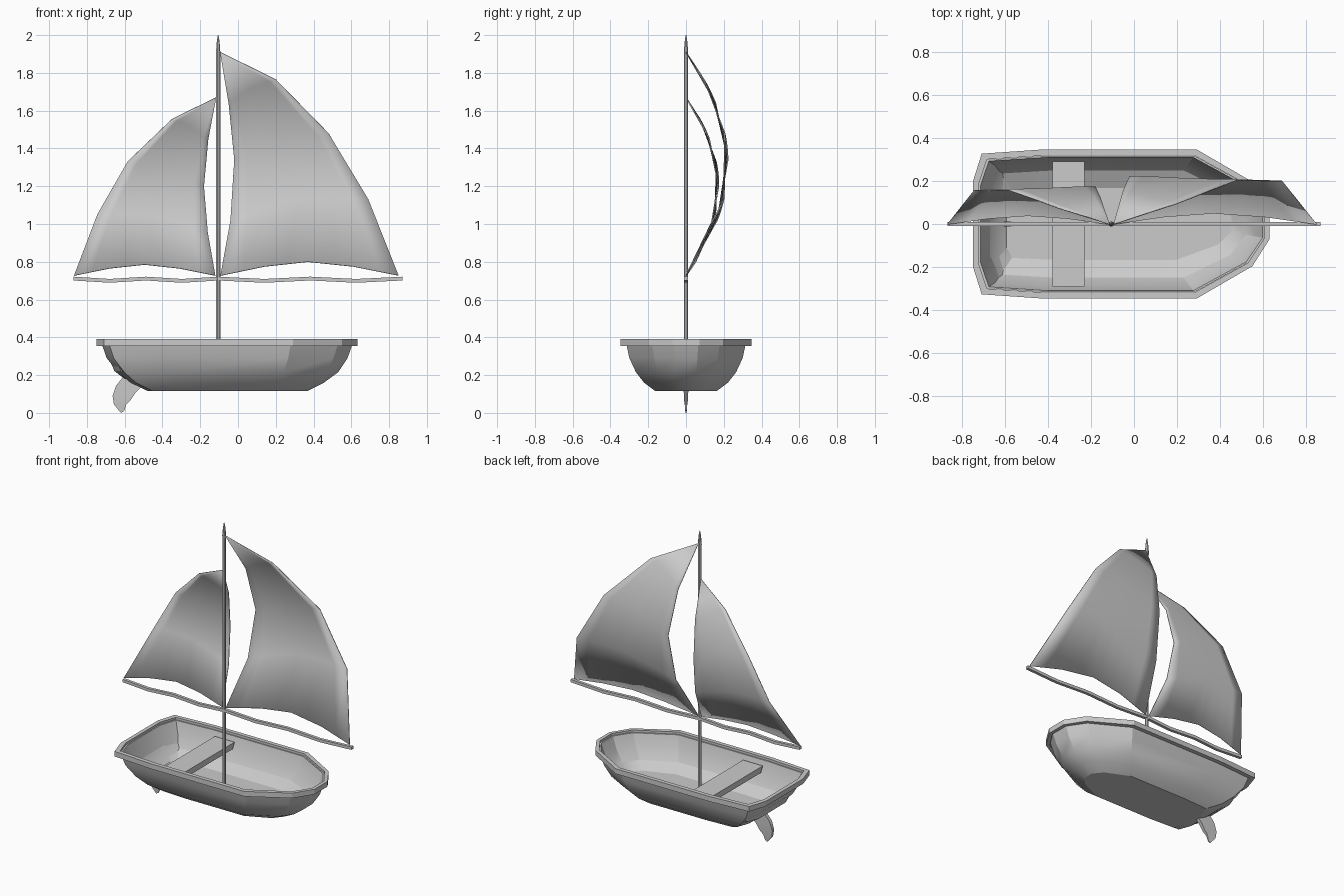
import bpy, bmesh, math
from mathutils import Vector

if "Cube" in bpy.data.objects:
    bpy.data.objects.remove(bpy.data.objects["Cube"])


def finish(name, bm, angle=None):
    bmesh.ops.recalc_face_normals(bm, faces=bm.faces)
    me = bpy.data.meshes.new(name)
    bm.to_mesh(me)
    bm.free()
    ob = bpy.data.objects.new(name, me)
    bpy.context.collection.objects.link(ob)
    if angle:
        bpy.ops.object.select_all(action='DESELECT')
        ob.select_set(True)
        bpy.context.view_layer.objects.active = ob
        bpy.ops.object.shade_smooth_by_angle(angle=math.radians(angle))
    return ob


def loft(name, rings, closed=False, caps=True, angle=None):
    bm = bmesh.new()
    vs = [[bm.verts.new(p) for p in r] for r in rings]
    n = len(vs[0])
    pairs = list(zip(vs, vs[1:])) + ([(vs[-1], vs[0])] if closed else [])
    for a, b in pairs:
        for i in range(n):
            j = (i + 1) % n
            bm.faces.new((a[i], a[j], b[j], b[i]))
    if caps and not closed:
        bm.faces.new(vs[0])
        bm.faces.new(vs[-1])
    return finish(name, bm, angle)


# Plan outline of the boat, scaled to each level
HALF = [(0.63, 0.07), (0.55, 0.195), (0.29, 0.345), (-0.42, 0.345), (-0.71, 0.325), (-0.75, 0.20)]
PLAN = HALF + [(x, -y) for x, y in reversed(HALF)]


def level(x0, x1, hy, z):
    return [(x0 + (x + 0.75) / 1.38 * (x1 - x0), y / 0.345 * hy, z) for x, y in PLAN]


# Hull: outer skin up to the rim, then the inner skin down to the floor
outer = [(-0.48, 0.37, 0.165, 0.117), (-0.57, 0.455, 0.222, 0.16), (-0.635, 0.53, 0.265, 0.215),
         (-0.695, 0.58, 0.30, 0.29), (-0.725, 0.61, 0.318, 0.375)]
inner = [(-0.715, 0.60, 0.311, 0.375), (-0.683, 0.568, 0.289, 0.29), (-0.655, 0.52, 0.25, 0.222),
         (-0.60, 0.455, 0.168, 0.18)]
loft("hull", [level(*l) for l in outer + inner], angle=22)

# Rim around the top of the hull
loft("rim", [level(*l) for l in [(-0.75, 0.632, 0.348, 0.355), (-0.75, 0.632, 0.348, 0.39),
                                 (-0.724, 0.609, 0.32, 0.39), (-0.724, 0.609, 0.32, 0.355)]], closed=True)

# Seat plank with ends sloped to the hull
loft("seat", [[(-0.38, -y, z), (-0.23, -y, z), (-0.23, y, z), (-0.38, y, z)]
              for y, z in [(0.27, 0.305), (0.292, 0.345)]])

# Mast with pointed tip
MX = -0.105
loft("mast", [[(MX + r * math.cos(k * math.pi / 4 + math.pi / 8),
                r * math.sin(k * math.pi / 4 + math.pi / 8), z) for k in range(8)]
              for r, z in [(0.012, 0.14), (0.012, 1.88), (0.0125, 1.91), (0.008, 1.965), (0.002, 2.0)]], angle=40)


# Booms with a slight wave
def boom(name, x_end):
    rings = []
    for i in range(9):
        x = MX + (x_end - MX) * i / 8
        z = 0.711 - 0.006 * (1 - math.cos(i / 4 * 2 * math.pi))
        rings.append([(x, dy, z + dz) for dy, dz in [(-.01, -.01), (.01, -.01), (.01, .01), (-.01, .01)]])
    loft(name, rings, angle=30)


boom("rear_boom", -0.87)
boom("front_boom", 0.87)


# Sails: flat patch between mast edge, outer edge and foot, bellied by height
def sail(name, belly, luff, leech, foot):
    luff, leech, foot = ([Vector((x, 0, z)) for x, z in e] for e in (luff, leech, foot))
    z0, z1 = luff[0].z, luff[4].z
    bm = bmesh.new()
    rows = []
    for j in range(5):
        row = []
        for i in range(9):
            u, v = i / 8, j / 4
            k = min(i // 2, 3)
            f = foot[k].lerp(foot[k + 1], u * 4 - k)
            p = luff[j].lerp(leech[j], u) + (1 - v) * (f - foot[0].lerp(foot[4], u))
            t = (p.z - z0) / (z1 - z0)
            p.y = belly * 4 * t * (1 - t)
            row.append(bm.verts.new(p))
        rows.append(row)
    for a, b in zip(rows, rows[1:]):
        for i in range(8):
            bm.faces.new((a[i], a[i + 1], b[i + 1], b[i]))
    bmesh.ops.remove_doubles(bm, verts=bm.verts, dist=0.0005)
    ob = finish(name, bm, 50)
    m = ob.modifiers.new("thickness", 'SOLIDIFY')
    m.thickness = 0.006
    m.offset = 0


sail("front_sail", 0.222,
     [(-.093, .727), (-.04, 1.02), (-.02, 1.34), (-.05, 1.64), (-.095, 1.91)],
     [(.85, .727), (.69, 1.13), (.48, 1.48), (.20, 1.765), (-.095, 1.91)],
     [(-.093, .727), (.14, .775), (.37, .80), (.61, .775), (.85, .727)])
sail("rear_sail", 0.173,
     [(-.12, .727), (-.16, .955), (-.18, 1.20), (-.157, 1.45), (-.115, 1.67)],
     [(-.868, .727), (-.745, 1.05), (-.585, 1.33), (-.35, 1.555), (-.115, 1.67)],
     [(-.12, .727), (-.31, .765), (-.495, .785), (-.68, .765), (-.868, .727)])

# Rudder: curved blade thinning towards its tip
front = [(-0.50, 0.15), (-0.54, 0.11), (-0.57, 0.065), (-0.592, 0.045), (-0.603, 0.01)]
back = [(-0.60, 0.20), (-0.645, 0.145), (-0.664, 0.09), (-0.657, 0.045), (-0.62, 0.0)]
loft("rudder", [[(f[0], -t, f[1]), (b[0], -t, b[1]), (b[0], t, b[1]), (f[0], t, f[1])]
                for f, b, t in zip(front, back, (0.012, 0.012, 0.01, 0.007, 0.003))], angle=30)
